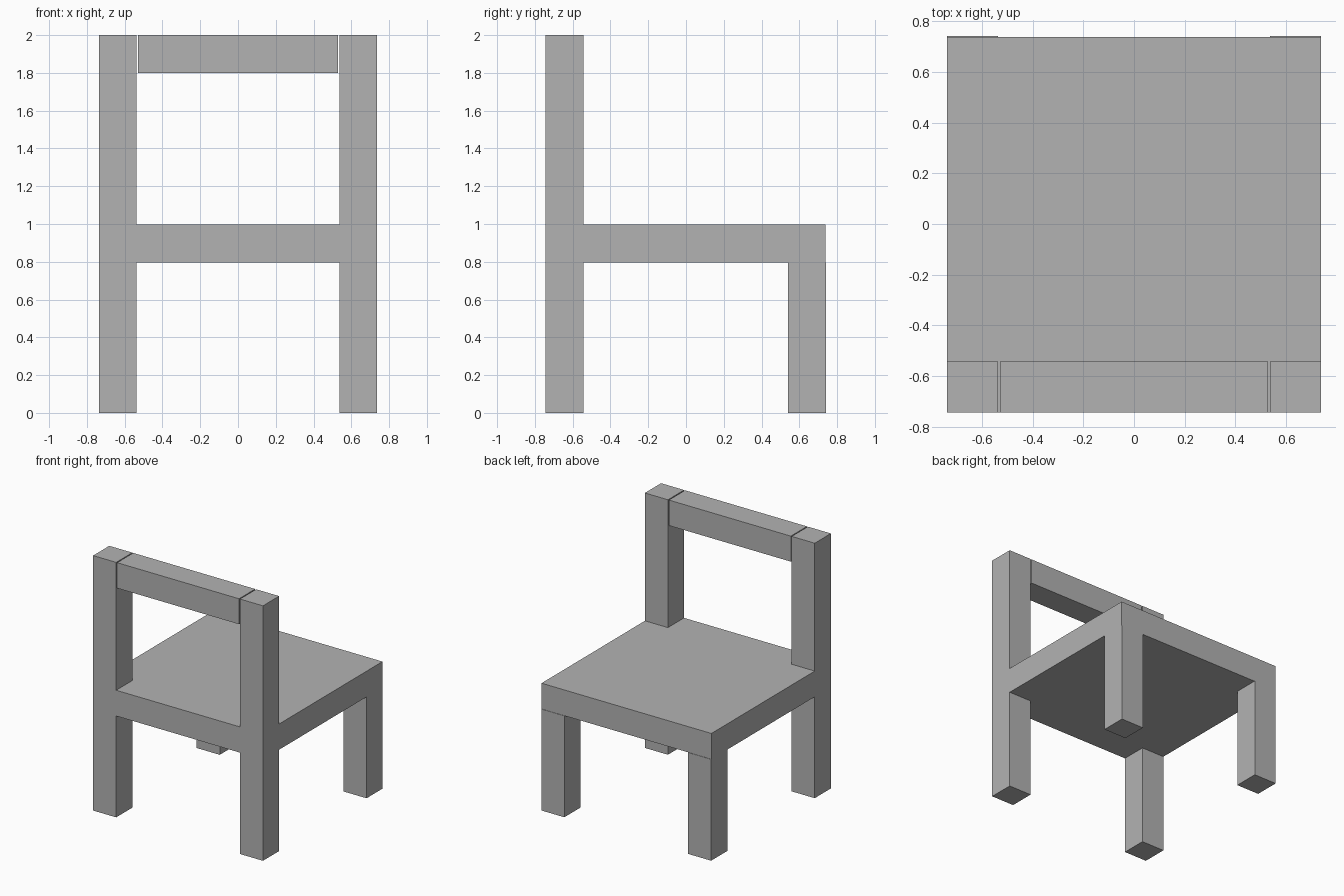
import bpy
import bmesh
from mathutils import Vector

default = bpy.data.objects.get("Cube")
if default:
    bpy.data.objects.remove(default, do_unlink=True)

grey = bpy.data.materials.new("plain_grey")
grey.use_nodes = True
colour = (0.45, 0.45, 0.45, 1)
grey.diffuse_color = colour
grey.node_tree.nodes["Principled BSDF"].inputs["Base Color"].default_value = colour


def box(name, low, high):
    """Flat-sided block spanning two opposite corners."""
    low, high = Vector(low), Vector(high)
    mesh = bpy.data.meshes.new(name)
    bm = bmesh.new()
    bmesh.ops.create_cube(bm, size=1)
    bmesh.ops.scale(bm, vec=high - low, verts=bm.verts)
    bmesh.ops.translate(bm, vec=(low + high) / 2, verts=bm.verts)
    bm.to_mesh(mesh)
    bm.free()
    mesh.materials.append(grey)
    obj = bpy.data.objects.new(name, mesh)
    bpy.context.collection.objects.link(obj)
    return obj


HALF = 0.737       # half width of the chair
BAR = 0.2          # thickness of every member
SEAT_LOW, SEAT_TOP, TOP = 0.795, 0.997, 2.0
BACKREST_Y = -0.743

# Seat slab
box("seat", (-HALF, BACKREST_Y, SEAT_LOW), (HALF, 0.738, SEAT_TOP))

# Legs and backrest posts, one of each per side
for side, x in (("right", -HALF), ("left", HALF - BAR)):
    for end, y in (("backrest", BACKREST_Y), ("open", 0.541)):
        box(f"{side}_{end}_leg", (x, y, 0), (x + BAR, y + BAR, SEAT_LOW))
    box(f"{side}_backrest_post", (x, BACKREST_Y, SEAT_TOP),
        (x + BAR, BACKREST_Y + BAR, TOP))

# Top rail, with a hairline gap at each post
RAIL = HALF - BAR - 0.008
box("backrest_rail", (-RAIL, BACKREST_Y, TOP - BAR),
    (RAIL, BACKREST_Y + BAR, TOP))
